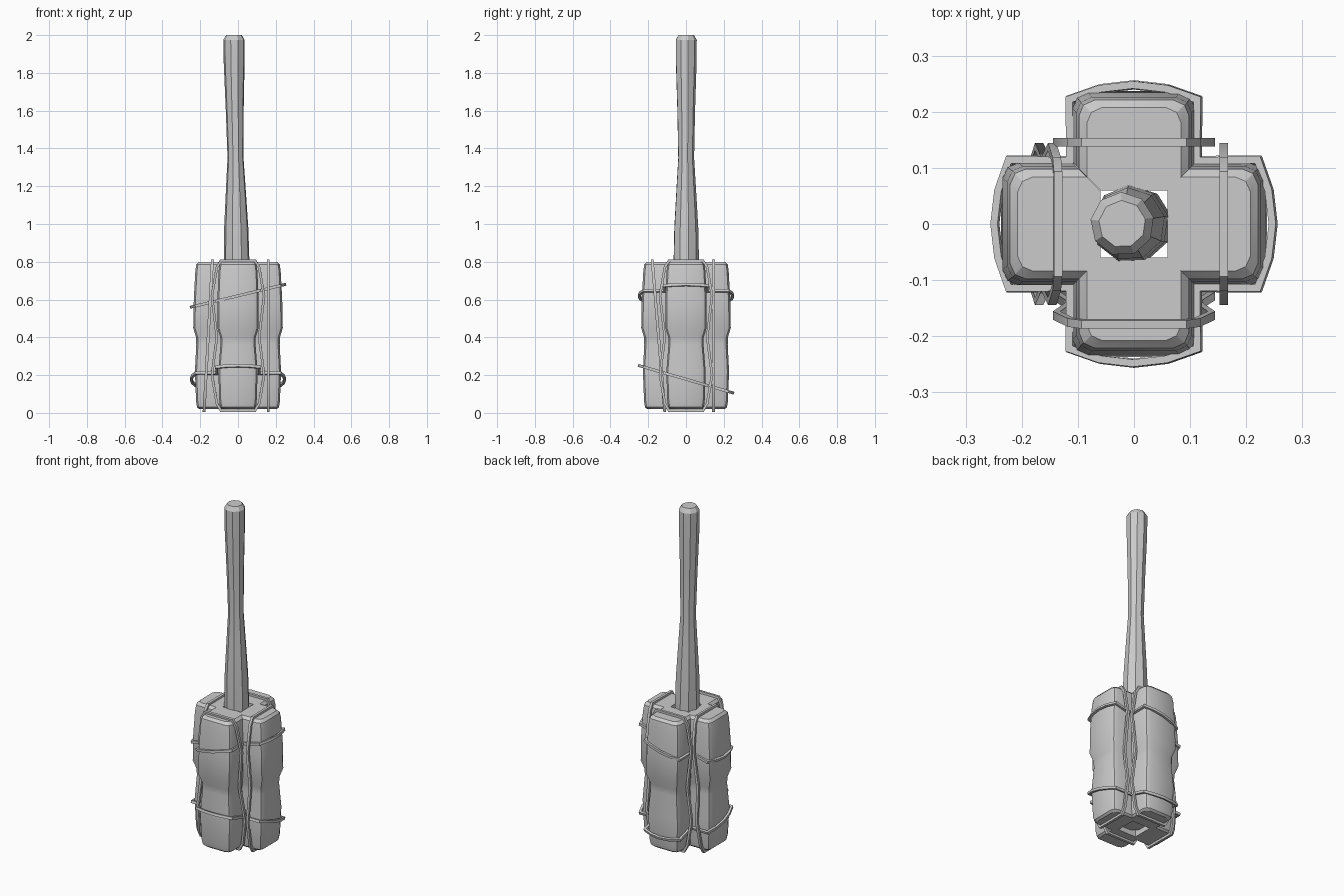
import bpy, bmesh, math
from mathutils import Vector, Matrix

if "Cube" in bpy.data.objects:
    bpy.data.objects.remove(bpy.data.objects["Cube"])


def finish(name, bm, rot=0.0):
    bm.transform(Matrix.Rotation(rot, 4, 'Z'))
    bmesh.ops.recalc_face_normals(bm, faces=bm.faces[:])
    me = bpy.data.meshes.new(name)
    bm.to_mesh(me)
    bm.free()
    ob = bpy.data.objects.new(name, me)
    bpy.context.collection.objects.link(ob)
    bpy.ops.object.select_all(action='DESELECT')
    ob.select_set(True)
    bpy.context.view_layer.objects.active = ob
    bpy.ops.object.shade_smooth_by_angle(angle=math.radians(25))
    return ob


def loft(rings, cap=True, close=False):
    bm = bmesh.new()
    vs = [[bm.verts.new(p) for p in r] for r in rings]
    pairs = list(zip(vs, vs[1:])) + ([(vs[-1], vs[0])] if close else [])
    for a, b in pairs:
        for i in range(len(a)):
            j = (i + 1) % len(a)
            bm.faces.new((a[i], a[j], b[j], b[i]))
    if cap:
        bm.faces.new(vs[0])
        bm.faces.new(vs[-1])
    return bm


def strap(name, pts, axis, width=0.015, thick=0.013, rot=0.0):
    """Closed flat band: rectangular section swept with mitred corners."""
    axis = Vector(axis).normalized()
    pts = [Vector(p) for p in pts]
    rings = []
    for i, p in enumerate(pts):
        n1 = (p - pts[i - 1]).cross(axis).normalized()
        n2 = (pts[(i + 1) % len(pts)] - p).cross(axis).normalized()
        n = (n1 + n2).normalized()
        n *= thick / 2 / max(n.dot(n1), 0.5)
        w = axis * width / 2
        rings.append([p + n + w, p + n - w, p - n - w, p - n + w])
    return finish(name, loft(rings, cap=False, close=True), rot)


# Handle: nine-sided, waisted, slightly leaning; (z, radius, x centre)
N = 9
handle = [(0.05, 0.068, 0.0), (0.8, 0.069, -0.007), (0.98, 0.065, -0.009),
          (1.17, 0.054, -0.011), (1.35, 0.043, -0.013), (1.6, 0.048, -0.017),
          (1.85, 0.056, -0.02), (1.975, 0.057, -0.021), (2.0, 0.042, -0.021)]
finish("handle", loft([[(x + r * math.cos(2 * math.pi * (i + .3) / N),
                         r * math.sin(2 * math.pi * (i + .3) / N), z)
                        for i in range(N)] for z, r, x in handle]))


# Padded blocks; (z, half width, outer reach)
def section(z, w, r):
    half = [(0.06, -0.06), (w, -0.06 - (w - 0.06)), (w, -r + 0.028),
            (w - 0.008, -r + 0.009), (w - 0.028, -r)]
    return ([(x, y, z) for x, y in half] +
            [(-x, y, z) for x, y in reversed(half)])


block = [(0.02, 0.084, 0.205), (0.03, 0.094, 0.217), (0.06, 0.099, 0.222),
         (0.22, 0.104, 0.228), (0.36, 0.093, 0.221), (0.40, 0.094, 0.222),
         (0.45, 0.109, 0.237), (0.6, 0.109, 0.234), (0.75, 0.103, 0.226),
         (0.785, 0.098, 0.221), (0.8, 0.084, 0.208)]
sides = ["front", "right", "back", "left"]
for k, s in enumerate(sides):
    finish(s + "_block", loft([section(*b) for b in block]), k * math.pi / 2)

# Vertical straps round each block; (top reach, bottom reach)
loop = [(0.09, 0.806), (0.112, 0.77), (0.138, 0.62), (0.112, 0.4),
        (0.138, 0.2), (0.112, 0.05), (0.09, 0.012)]
loop = loop + [(-u, z) for u, z in reversed(loop)]
for k, (top, bot) in enumerate([(0.178, 0.112), (0.16, 0.16),
                                (0.146, 0.146), (0.136, 0.18)]):
    slope = (top - bot) / 0.8
    strap(sides[k] + "_strap",
          [(u, -(bot + slope * z), z) for u, z in loop],
          (0, 1, slope), rot=k * math.pi / 2)

# Tilted straps round the whole bundle
quarter = [(-0.113, -0.113), (-0.114, -0.222), (-0.06, -0.241), (0, -0.248),
           (0.06, -0.241), (0.114, -0.222)]
ring = [Matrix.Rotation(k * math.pi / 2, 3, 'Z') @ Vector((x, y, 0))
        for k in range(4) for x, y in quarter]
strap("upper_strap", [(p.x, p.y, 0.62 + 0.24 * p.x) for p in ring],
      (-0.24, 0, 1))
strap("lower_strap", [(p.x, p.y, 0.178 - 0.29 * p.y) for p in ring],
      (0, 0.29, 1))
